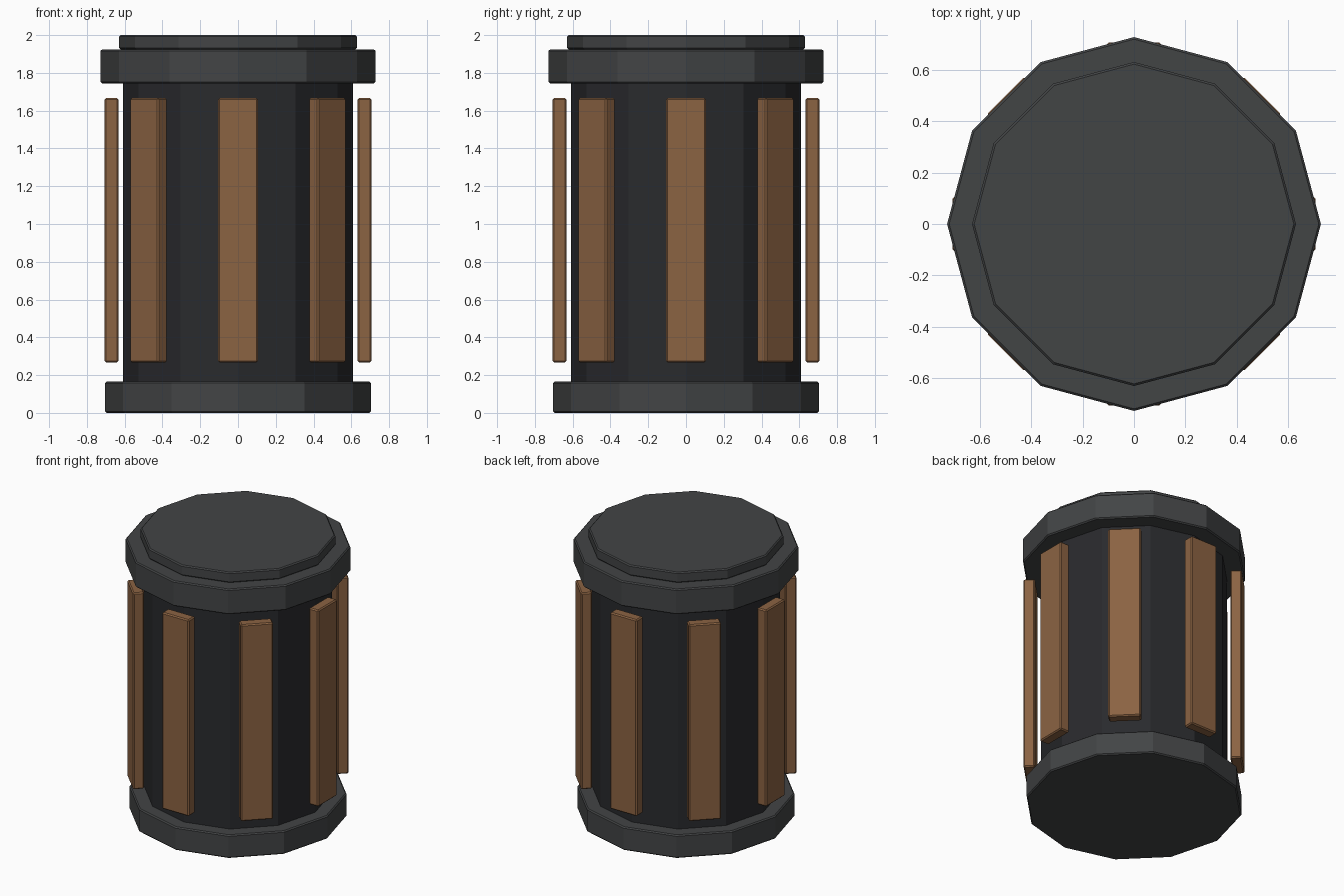
import bpy, math

if "Cube" in bpy.data.objects:
    bpy.data.objects.remove(bpy.data.objects["Cube"])

def material(name, rgb):
    m = bpy.data.materials.new(name)
    m.diffuse_color = (*rgb, 1)
    m.use_nodes = True
    m.node_tree.nodes["Principled BSDF"].inputs["Base Color"].default_value = m.diffuse_color
    return m

body_mat = material("dark_metal", (0.022, 0.023, 0.026))
cap_mat = material("grey_metal", (0.055, 0.058, 0.06))
slat_mat = material("copper_brown", (0.26, 0.125, 0.055))

def finish(ob, name, mat, bevel):
    ob.name = name
    ob.data.materials.append(mat)
    if bevel:
        b = ob.modifiers.new("bevel", 'BEVEL')
        b.width = bevel
        b.segments = 1
        b.limit_method = 'ANGLE'
        b.angle_limit = math.radians(40)

def drum(name, radius, z0, z1, mat, bevel=0.008):
    # twelve-sided disc with a corner facing front
    bpy.ops.mesh.primitive_cylinder_add(vertices=12, radius=radius, depth=z1 - z0,
                                        location=(0, 0, (z0 + z1) / 2))
    finish(bpy.context.object, name, mat, bevel)

# Core and end caps
drum("base_ring", 0.703, 0.0, 0.165, cap_mat)
drum("body", 0.608, 0.165, 1.745, body_mat, 0)
drum("top_ring", 0.727, 1.745, 1.925, cap_mat)
drum("lid", 0.63, 1.925, 2.0, cap_mat)

# Eight slats standing just off the body
for i in range(8):
    a = i * math.pi / 4
    bpy.ops.mesh.primitive_cube_add(size=1)
    ob = bpy.context.object
    for v in ob.data.vertices:
        v.co.x *= 0.074
        v.co.y *= 0.212
        v.co.z *= 1.398
    ob.location = (0.669 * math.cos(a), 0.669 * math.sin(a), 0.967)
    ob.rotation_euler.z = a
    finish(ob, f"slat_{i + 1}", slat_mat, 0.008)
